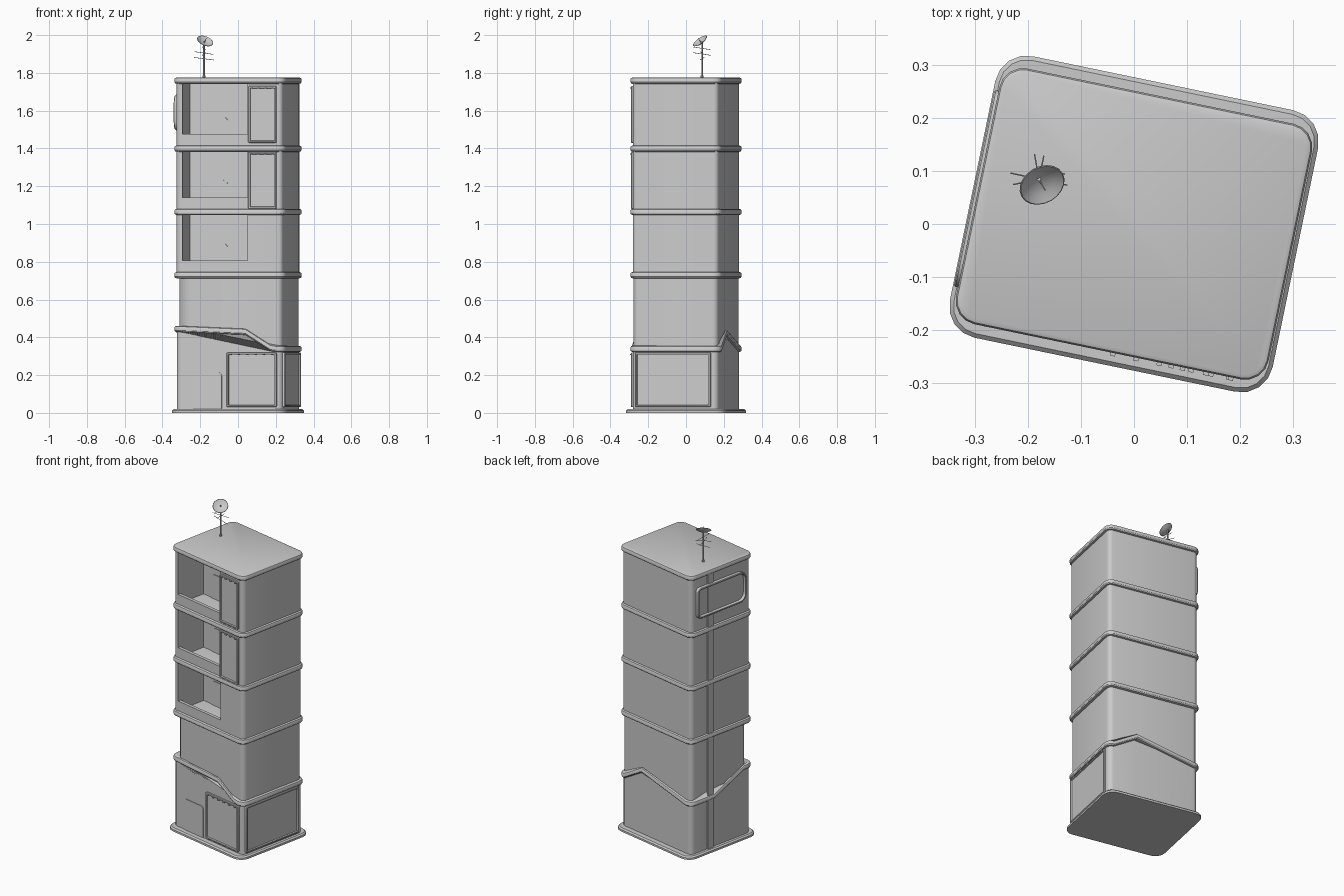
import bpy, bmesh
from math import sin, cos, pi, radians
from mathutils import Matrix, Vector

if "Cube" in bpy.data.objects:
    bpy.data.objects.remove(bpy.data.objects["Cube"])

TURN = Matrix.Rotation(radians(-11.7), 4, 'Z')   # whole tower is turned on its plot
HU, HV = 0.288, 0.233                            # wall half sizes


def finish(name, bm, matrix=Matrix()):
    bmesh.ops.remove_doubles(bm, verts=bm.verts, dist=1e-5)
    bmesh.ops.recalc_face_normals(bm, faces=bm.faces)
    me = bpy.data.meshes.new(name)
    bm.to_mesh(me)
    bm.free()
    ob = bpy.data.objects.new(name, me)
    bpy.context.collection.objects.link(ob)
    ob.matrix_world = matrix
    bpy.ops.object.select_all(action='DESELECT')
    ob.select_set(True)
    bpy.context.view_layer.objects.active = ob
    bpy.ops.object.shade_smooth_by_angle(angle=radians(30))
    return ob


def outline(hu, hv, r, inset=0, bent=False, notch=False, segs=4):
    """Rounded rectangle as (u, v, lift); r may be one radius per corner."""
    rs = r if isinstance(r, tuple) else (r,) * 4
    hu, hv = hu - inset, hv - inset
    sides = [[], [], [], []]
    if bent:
        sides[0] = [(0.09, -hv, 0.09), (0.225, -hv, 0.005)]
        sides[2] = [(0.11, hv, 0.085)]
        sides[3] = [(-hu, 0.06, 0), (-hu, -0.17, 0.105)]
    if notch:
        sides[0] = [(-0.253, -hv, 0), (-0.253, -0.03, 0), (0.1, -0.03, 0), (0.1, -hv, 0)]
    pts = []
    for i, (su, sv) in enumerate([(-1, -1), (1, -1), (1, 1), (-1, 1)]):
        q = max(rs[i] - inset, 0.001)
        for k in range(segs + 1):
            a = pi + (i + k / segs) * pi / 2
            pts.append((su * (hu - q) + q * cos(a), sv * (hv - q) + q * sin(a),
                        0.105 if bent and i == 0 else 0))
        pts += sides[i]
    return pts


def loft(name, hu, hv, r, layers, matrix=TURN, **kw):
    """Stack outlines; each layer is (inset, z, lift factor)."""
    bm = bmesh.new()
    rings = []
    for inset, z, k in layers:
        rings.append([bm.verts.new((u, v, z + k * l))
                      for u, v, l in outline(hu, hv, r, inset, **kw)])
    for a, b in zip(rings, rings[1:]):
        for i in range(len(a)):
            j = (i + 1) % len(a)
            bm.faces.new((a[i], a[j], b[j], b[i]))
    bm.faces.new(rings[0][::-1])
    bm.faces.new(rings[-1])
    return finish(name, bm, matrix)


def slab(name, z, bent=False):
    prof = [(0.014, -0.018), (0.004, -0.015), (0, -0.009), (0, 0.006), (0.003, 0.012), (0.01, 0.015)]
    loft(name, 0.302, 0.247, 0.045, [(i, z + h, 1) for i, h in prof], bent=bent)


def box(name, centre, size, matrix=TURN):
    bm = bmesh.new()
    bmesh.ops.create_cube(bm, size=1, matrix=Matrix.Translation(centre) @ Matrix.Diagonal((*size, 1)))
    return finish(name, bm, matrix)


def rod(name, a, b, r, n=8):
    a, b = Vector(a), Vector(b)
    bm = bmesh.new()
    bmesh.ops.create_cone(bm, cap_ends=True, segments=n, radius1=r, radius2=r, depth=(b - a).length)
    return finish(name, bm, Matrix.Translation((a + b) / 2)
                  @ (b - a).to_track_quat('Z', 'Y').to_matrix().to_4x4())


def on_wall(centre, yaw):
    """Matrix whose z axis points out of a wall (yaw 0 = front)."""
    return TURN @ Matrix.Translation(centre) @ Matrix.Rotation(yaw, 4, 'Z') @ Matrix.Rotation(pi / 2, 4, 'X')


def sign(name, centre, w, h, yaw=0.0, r=0.008, d=0.012, lamps=0):
    m = on_wall(centre, yaw)
    loft(name, w / 2, h / 2, r, [(0, -0.004, 0), (0, d - 0.003, 0), (0.003, d, 0),
                                 (0.01, d, 0), (0.012, 0.004, 0)], m)
    for i in range(lamps):
        box(name + "_lamp", ((i + 0.5) / lamps * w - w / 2, h / 2 - 0.01, d + 0.002),
            (0.01, 0.006, 0.012), m)


# base and floor slabs
loft("base_plinth", 0.312, 0.272, 0.06, [(0, 0, 0), (0, 0.012, 0), (0.008, 0.02, 0)])
slab("bent_ledge", 0.34, bent=True)
for i, z in enumerate((0.73, 1.065, 1.4)):
    slab(f"floor_slab_{i}", z)
slab("roof_slab", 1.76)

# ground and second storey walls
loft("ground_walls", HU, HV, 0.03, [(0, 0.01, 0), (0, 0.335, 1)], bent=True)
loft("second_storey_walls", HU - 0.003, HV - 0.003, (0.075, 0.03, 0.03, 0.03),
     [(0, 0.33, 0), (0, 0.73, 0)])

# three balcony storeys: notched walls, parapet and door
for i, (z0, z1) in enumerate(((0.73, 1.065), (1.065, 1.4), (1.4, 1.76))):
    loft(f"balcony_walls_{i}", HU, HV, 0.025, [(0, z0, 0), (0, z1, 0)], notch=True)
    box(f"parapet_{i}", (-0.077, -HV + 0.012, z0 + 0.0375), (0.356, 0.02, 0.077))
    loft(f"balcony_door_{i}", 0.066, 0.09, 0.022, [(0, -0.01, 0), (0, 0.004, 0)],
         on_wall((-0.116, -0.03, z0 + 0.077), 0))

# ground door
loft("ground_door", 0.078, 0.105, 0.02, [(0, -0.01, 0), (0, 0.004, 0)],
     on_wall((-0.117, -HV, 0.11), 0))

# framed signs
sign("front_sign_upper", (0.181, -HV, 1.58), 0.153, 0.3, lamps=4)
sign("front_sign_lower", (0.181, -HV, 1.23), 0.153, 0.3, lamps=4)
sign("ground_front_sign", (0.123, -HV, 0.175), 0.27, 0.29, lamps=6)
sign("ground_side_sign", (HU, -0.01, 0.175), 0.41, 0.29, yaw=pi / 2)
sign("left_wall_sign", (-HU, 0.005, 1.59), 0.38, 0.19,
     yaw=-pi / 2, r=(0.025, 0.05, 0.05, 0.025), d=0.022)

# conduit strip up the left wall
box("conduit", (-HU, 0.085, 0.88), (0.014, 0.042, 1.74))

# roof antenna
mx, my = -0.18, 0.085
rod("mast", (mx, my, 1.76), (mx, my, 1.965), 0.004)
rod("mast_foot", (mx, my, 1.77), (mx, my, 1.785), 0.008)
for i, (z, ang, half) in enumerate(((1.875, -12, 0.055), (1.9, 100, 0.048),
                                   (1.905, 12, 0.05), (1.93, 78, 0.045))):
    dx, dy = cos(radians(ang)) * half, sin(radians(ang)) * half
    rod(f"aerial_rod_{i}", (mx - dx, my - dy, z + 0.007), (mx + dx, my + dy, z - 0.007), 0.0015, 6)

# satellite dish with its feed
aim = Vector((0.32, -0.55, 0.77)).normalized()
centre = Vector((-0.174, 0.074, 1.969))
loft("dish", 0.045, 0.045, 0.045,
     [(0.035, -0.014, 0), (0.018, -0.01, 0), (0, 0, 0), (0.002, 0.001, 0),
      (0.018, -0.008, 0), (0.035, -0.012, 0)],
     Matrix.Translation(centre) @ aim.to_track_quat('Z', 'Y').to_matrix().to_4x4(), segs=5)
rod("dish_feed", centre - aim * 0.012, centre + aim * 0.018, 0.0015, 6)
